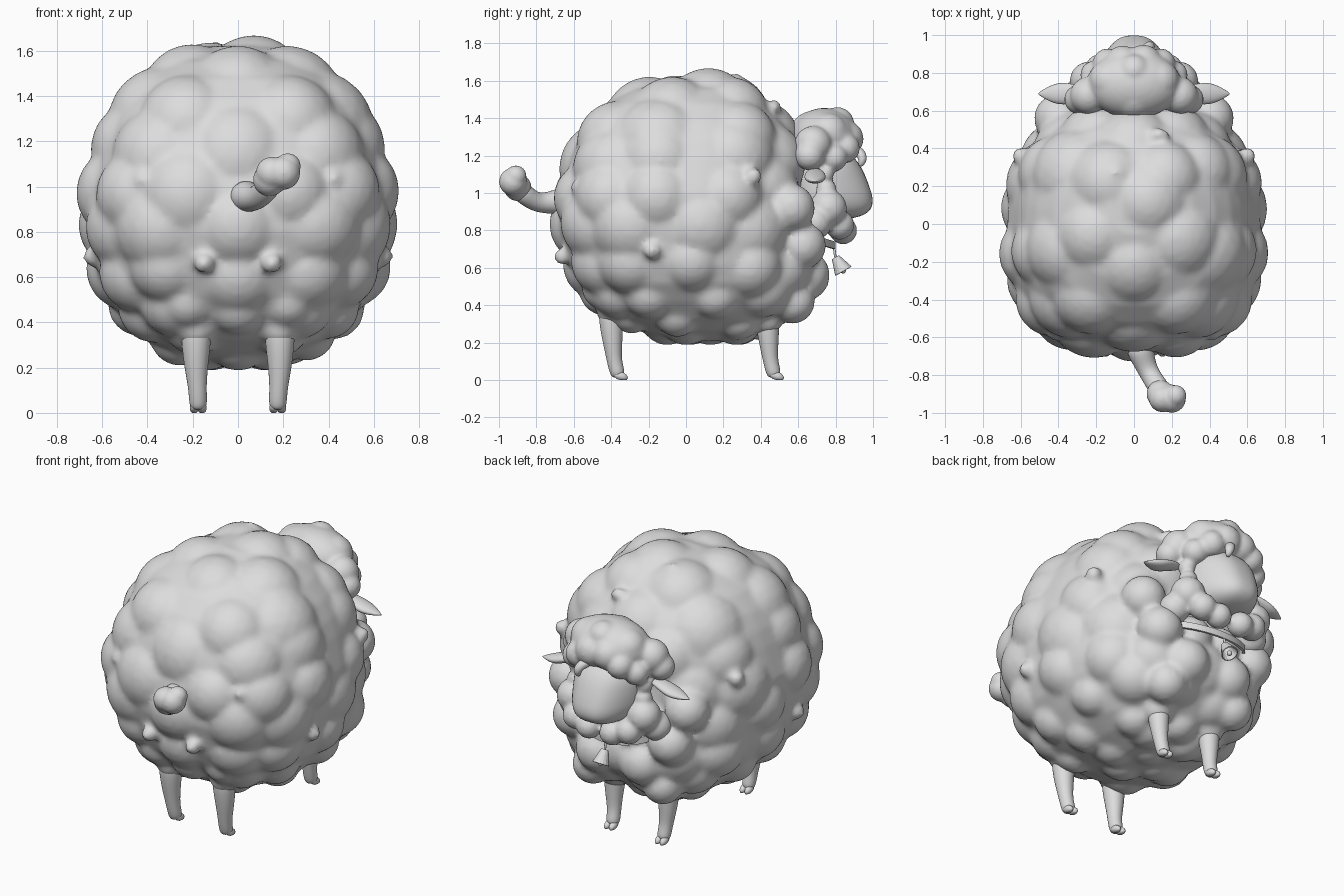
import bpy, bmesh, math, random
from mathutils import Vector, Matrix

if "Cube" in bpy.data.objects:
    bpy.data.objects.remove(bpy.data.objects["Cube"])

random.seed(4)
grey = bpy.data.materials.new("plain grey")
grey.diffuse_color = (0.72, 0.72, 0.72, 1)
grey.use_nodes = True
grey.node_tree.nodes["Principled BSDF"].inputs["Base Color"].default_value = grey.diffuse_color


def finish(name, bm, smooth=True):
    me = bpy.data.meshes.new(name)
    bm.to_mesh(me)
    bm.free()
    ob = bpy.data.objects.new(name, me)
    bpy.context.collection.objects.link(ob)
    me.materials.append(grey)
    for p in me.polygons:
        p.use_smooth = smooth
    return ob


def ball(bm, c, r, sub=3):
    """Add a sphere or ellipsoid."""
    s = Vector(r) if isinstance(r, tuple) else Vector((r, r, r))
    m = Matrix.Translation(c) @ Matrix.Diagonal(s).to_4x4()
    return bmesh.ops.create_icosphere(bm, subdivisions=sub, radius=1, matrix=m)["verts"]


def fuse(ob, voxel, passes):
    """Merge overlapping puffs into one soft skin."""
    m = ob.modifiers.new("fuse", 'REMESH')
    m.mode = 'VOXEL'
    m.voxel_size = voxel
    m.use_smooth_shade = True
    s = ob.modifiers.new("soften", 'SMOOTH')
    s.factor = 0.5
    s.iterations = passes


def skin(bm, rings):
    """Bridge closed rings of points and cap both ends."""
    rings = [[bm.verts.new(p) for p in r] for r in rings]
    n = len(rings[0])
    faces = [bm.faces.new((a[k], a[(k + 1) % n], b[(k + 1) % n], b[k]))
             for a, b in zip(rings, rings[1:]) for k in range(n)]
    faces += [bm.faces.new(rings[0][::-1]), bm.faces.new(rings[-1])]
    bmesh.ops.recalc_face_normals(bm, faces=faces)


def tube(name, path, sides=10, flat=1.0):
    """Loft rings along (x, y, z, radius) points and smooth them."""
    bm = bmesh.new()
    pts = [Vector(p[:3]) for p in path]
    rings = []
    for i, p in enumerate(path):
        d = (pts[min(i + 1, len(pts) - 1)] - pts[max(i - 1, 0)]).normalized()
        u = Vector((1, 0, 0)) if abs(d.x) < 0.8 else Vector((0, 1, 0))
        v = d.cross(u).normalized()
        u = v.cross(d).normalized()
        rings.append([pts[i] + p[3] * (u * math.cos(a) + v * math.sin(a) * flat)
                      for a in (2 * math.pi * k / sides for k in range(sides))])
    skin(bm, rings)
    ob = finish(name, bm)
    m = ob.modifiers.new("round", 'SUBSURF')
    m.levels = m.render_levels = 2


# Fleece envelope: (height, half width, back y, front y)
PROFILE = [(0.18, 0.14, -0.04, 0.28), (0.24, 0.32, -0.27, 0.42), (0.30, 0.43, -0.42, 0.54),
           (0.40, 0.53, -0.52, 0.65), (0.50, 0.61, -0.60, 0.70), (0.60, 0.65, -0.65, 0.71),
           (0.80, 0.69, -0.71, 0.67), (1.00, 0.70, -0.705, 0.65), (1.20, 0.64, -0.65, 0.64),
           (1.30, 0.60, -0.61, 0.61), (1.40, 0.54, -0.55, 0.55), (1.50, 0.45, -0.45, 0.46),
           (1.58, 0.33, -0.31, 0.37), (1.65, 0.14, -0.06, 0.24)]


def envelope(z, a):
    """Point on the fleece outline at height z and heading a; the rump is squarer."""
    for p, q in zip(PROFILE, PROFILE[1:]):
        if z <= q[0]:
            break
    t = (z - p[0]) / (q[0] - p[0])
    w, y0, y1 = (p[i] + t * (q[i] - p[i]) for i in (1, 2, 3))
    c, s = math.cos(a), math.sin(a)
    e = 0.78 if s < 0 else 0.87
    return Vector((w * math.copysign(abs(c) ** e, c),
                   (y0 + y1) / 2 + (y1 - y0) / 2 * math.copysign(abs(s) ** e, s), z))


# Fleece core, slightly inside the envelope
bm = bmesh.new()
mid = Vector((0, 0, 0.90))
skin(bm, [[mid + (envelope(p[0], math.tau * k / 48) - mid) * 0.96 for k in range(48)] for p in PROFILE])
# Puffs in staggered rings, touching the envelope from inside: height, count, radius
for i, (z, n, r) in enumerate([(0.26, 7, 0.14), (0.38, 11, 0.16), (0.57, 12, 0.20), (0.80, 11, 0.23),
                               (1.02, 11, 0.23), (1.23, 9, 0.24), (1.42, 7, 0.25), (1.57, 5, 0.24)]):
    for k in range(n):
        a = math.tau * (k + 0.5 * (i % 2)) / n + math.pi / 2
        zz = z + random.uniform(-0.03, 0.03)
        e = 0.02
        du = envelope(zz, a + e) - envelope(zz, a - e)
        dv = envelope(zz + e, a) - envelope(zz - e, a)
        nrm = du.cross(dv).normalized()
        rr = r * random.uniform(0.85, 1.1)
        ball(bm, envelope(zz, a) - nrm * (rr - 0.02), rr)
ball(bm, (0.07, 0.12, 1.43), 0.24)
# Belly puffs
for x, y in ((0, 0.13), (0.14, 0.0), (-0.14, 0.02), (0.12, 0.27), (-0.12, 0.28), (0, -0.1)):
    ball(bm, (x, y, 0.33), 0.145)
for s in (-1, 1):
    # Thigh puffs and chest puffs
    for c, r in (((0.22, -0.43, 0.50), 0.13), ((0.185, -0.40, 0.37), 0.08), ((0.185, 0.43, 0.33), 0.09),
                 ((0.33, 0.62, 0.72), 0.13), ((0.15, 0.63, 0.56), 0.14), ((0.24, 0.57, 0.42), 0.12),
                 ((0.40, 0.56, 0.92), 0.13), ((0.10, 0.62, 0.75), 0.12)):
        ball(bm, (c[0] * s, c[1], c[2]), r)
    # Small knobs scattered over the wool
    for c in ((0.31, -0.38, 1.41), (0.42, -0.57, 1.03), (0.15, -0.66, 0.66), (0.64, -0.18, 0.69),
              (0.60, 0.36, 1.09), (0.64, -0.22, 1.05)):
        ball(bm, (c[0] * s, c[1], c[2]), 0.048, 2)
for c in ((0.13, 0.47, 1.46), (-0.10, 0.27, 1.60)):
    ball(bm, c, (0.06, 0.04, 0.04), 2)
fuse(finish("fleece", bm), 0.018, 7)

# Face: rounded block, brow leaning back and sides tapering to a blunt nose
bm = bmesh.new()
for v in ball(bm, (0, 0, 0), 1, 4):
    x, y, z = (math.copysign(abs(c) ** 0.7, c) for c in v.co)
    lean = 0.07 * -z if y > 0 else 0
    v.co = (x * (0.21 - 0.07 * max(y, 0)), 0.775 + 0.20 * y + lean * y, 1.05 + 0.19 * z)
finish("face", bm)

# Head wool: cap on top and clumps running down both cheeks
bm = bmesh.new()
ball(bm, (0, 0.74, 1.30), (0.25, 0.18, 0.155), 4)
for x, y, z, r in ((0.05, 0.85, 1.29, 0.10), (-0.06, 0.85, 1.29, 0.095), (0, 0.68, 1.31, 0.13),
                   (0.0, 0.81, 1.37, 0.09)):
    ball(bm, (x, y, z), r)
for s in (-1, 1):
    for x, y, z, r in ((0.13, 0.76, 1.32, 0.11), (0.14, 0.85, 1.24, 0.08), (0.24, 0.68, 1.26, 0.10),
                       (0.29, 0.66, 1.20, 0.08), (0.21, 0.79, 1.19, 0.075), (0.23, 0.74, 1.10, 0.05),
                       (0.23, 0.75, 1.02, 0.055), (0.24, 0.76, 0.92, 0.10), (0.18, 0.82, 0.83, 0.08),
                       (0.08, 0.84, 0.80, 0.075), (0.28, 0.69, 0.84, 0.09)):
        ball(bm, (x * s, y, z), r)
fuse(finish("head_wool", bm), 0.013, 4)

# Curl on the forehead
tube("forehead_curl", [(0.04, 0.89, 1.23, 0.03), (0.07, 0.93, 1.22, 0.032),
                       (0.09, 0.95, 1.18, 0.028), (0.09, 0.93, 1.14, 0.012)])

for s, side in ((-1, "left"), (1, "right")):
    # Ears: flattened leaves pointing outwards
    tube(side + "_ear", [(0.24 * s, 0.69, 1.12, 0.03), (0.31 * s, 0.69, 1.11, 0.055),
                         (0.39 * s, 0.69, 1.08, 0.068), (0.45 * s, 0.69, 1.07, 0.045),
                         (0.51 * s, 0.69, 1.06, 0.004)], 8, 0.5)
    # Legs with small cloven hooves
    for y, end in ((-0.40, "back"), (0.435, "front")):
        x = 0.185 * s
        tube(f"{side}_{end}_leg", [(x, y, 0.42, 0.075), (x, y, 0.30, 0.068),
                                   (x, y + 0.008, 0.20, 0.055), (x * 0.97, y + 0.015, 0.11, 0.042),
                                   (x * 0.95, y + 0.03, 0.05, 0.043), (x * 0.95, y + 0.04, 0.015, 0.035)])
        for t in (-1, 1):
            bm = bmesh.new()
            for v in ball(bm, (x * 0.95 + 0.017 * t, y + 0.05, 0.022), (0.021, 0.04, 0.025), 2):
                v.co.z = max(0, v.co.z + (y + 0.05 - v.co.y) * 0.25)
            finish(f"{side}_{end}_toe", bm)

# Tail: bent stalk with a lumpy tuft
tube("tail_stalk", [(0.02, -0.62, 0.96, 0.09), (0.05, -0.72, 0.95, 0.064), (0.08, -0.79, 0.945, 0.055),
                    (0.12, -0.85, 0.98, 0.058), (0.15, -0.90, 1.03, 0.06)])
bm = bmesh.new()
for x, y, z, r in ((0.14, -0.90, 1.03, 0.074), (0.20, -0.925, 1.06, 0.075),
                   (0.15, -0.925, 1.06, 0.072), (0.22, -0.91, 1.09, 0.058)):
    ball(bm, (x, y, z), r)
fuse(finish("tail_tuft", bm), 0.01, 3)

# Collar band under the chin
bm = bmesh.new()
loops = []
for k in range(33):
    a = math.pi * k / 32
    x, y, z = 0.27 * math.cos(a), 0.60 + 0.20 * math.sin(a), 0.78 - 0.06 * math.sin(a)
    loops.append([(x * f, 0.6 + (y - 0.6) * f, z + h)
                  for f, h in ((1, -0.02), (1, 0.02), (0.93, 0.02), (0.93, -0.02))])
skin(bm, loops)
finish("collar", bm, False)

# Bell: open cone tilted forwards, with a ring and a clapper
tilt = Matrix.Translation((0, 0.82, 0.62)) @ Matrix.Rotation(math.radians(30), 4, 'X')
bm = bmesh.new()
bmesh.ops.create_cone(bm, segments=16, radius1=0.05, radius2=0.022, depth=0.085, cap_ends=True, matrix=tilt)
bmesh.ops.delete(bm, geom=[f for f in bm.faces if len(f.verts) > 4 and f.normal.z < 0], context='FACES_ONLY')
finish("bell", bm, False).modifiers.new("wall", 'SOLIDIFY').thickness = 0.006
bm = bmesh.new()
ball(bm, tilt @ Vector((0, 0, -0.04)), 0.016, 2)
finish("clapper", bm)
tube("bell_ring", [(0, 0.80, 0.65, 0.008), (0, 0.795, 0.68, 0.008), (0, 0.79, 0.73, 0.008)], 6)
